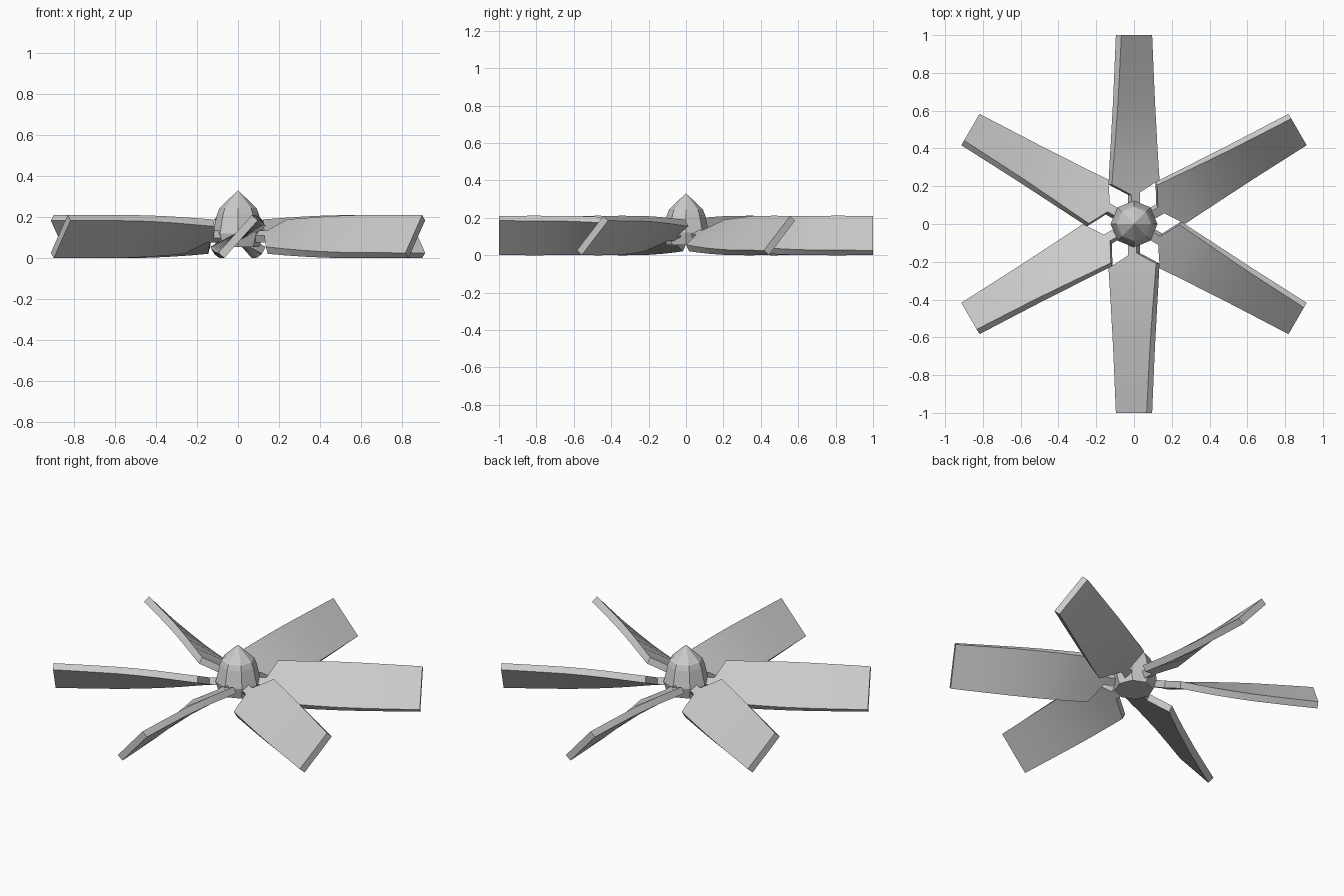
import bpy
import bmesh
from math import radians, cos, sin, pi
from mathutils import Vector

cube = bpy.data.objects.get("Cube")
if cube:
    bpy.data.objects.remove(cube, do_unlink=True)

# Single grey metal
grey = bpy.data.materials.new("grey_metal")
grey.use_nodes = True
colour = (0.6, 0.6, 0.6, 1)
grey.diffuse_color = colour
grey.node_tree.nodes["Principled BSDF"].inputs["Base Color"].default_value = colour


def skin(name, rings):
    """Join equal-length rings of points into a closed mesh with end caps."""
    bm = bmesh.new()
    loops = [[bm.verts.new(p) for p in ring] for ring in rings]
    count = len(loops[0])
    for low, high in zip(loops, loops[1:]):
        for i in range(count):
            j = (i + 1) % count
            bm.faces.new((low[i], low[j], high[j], high[i]))
    bm.faces.new(loops[0])
    bm.faces.new(loops[-1])
    bmesh.ops.remove_doubles(bm, verts=bm.verts, dist=0.0005)
    bmesh.ops.recalc_face_normals(bm, faces=bm.faces)
    mesh = bpy.data.meshes.new(name)
    bm.to_mesh(mesh)
    bm.free()
    mesh.materials.append(grey)
    return mesh


def place(name, mesh, turn=0):
    obj = bpy.data.objects.new(name, mesh)
    obj.rotation_euler.z = turn
    bpy.context.collection.objects.link(obj)
    return obj


def section(radius, chord, pitch, thick=0.039, shear=0):
    """Pitched rectangular blade section, at a distance from the axis."""
    a = radians(pitch)
    points = []
    for u, v in ((-1, -1), (1, -1), (1, 1), (-1, 1)):
        c, t = u * chord / 2, v * thick / 2
        points.append(Vector((radius - u * shear,
                              c * cos(a) - t * sin(a),
                              0.105 + c * sin(a) + t * cos(a))))
    return points


# Blade: narrow neck, flared root, then a twisted taper to the tip
blade = skin("blade", [
    section(0.07, 0.05, 27),
    section(0.16, 0.05, 27, shear=0.006),
    section(0.222, 0.285, 28, shear=0.013),
    section(0.33, 0.281, 32.5),
    section(0.43, 0.277, 36.5),
    section(0.54, 0.273, 40),
    section(0.65, 0.267, 43),
    section(0.82, 0.257, 45.8),
    section(1.0, 0.246, 48.5),
])
blade.shade_smooth()
blade.set_sharp_from_angle(angle=radians(25))
for i in range(6):
    place(f"blade_{i + 1}", blade, radians(30 + 60 * i))

# Hub: faceted body with a pointed nose
profile = [(0.105, 0.055), (0.124, 0.12), (0.102, 0.215), (0.09, 0.245), (0.0, 0.33)]
sides = 8
hub = skin("hub", [
    [Vector((r * cos(2 * pi * k / sides), r * sin(2 * pi * k / sides), z))
     for k in range(sides)]
    for r, z in profile[:-1]
] + [[Vector((0.001 * cos(2 * pi * k / sides), 0.001 * sin(2 * pi * k / sides), profile[-1][1]))
      for k in range(sides)]])
place("hub", hub)
